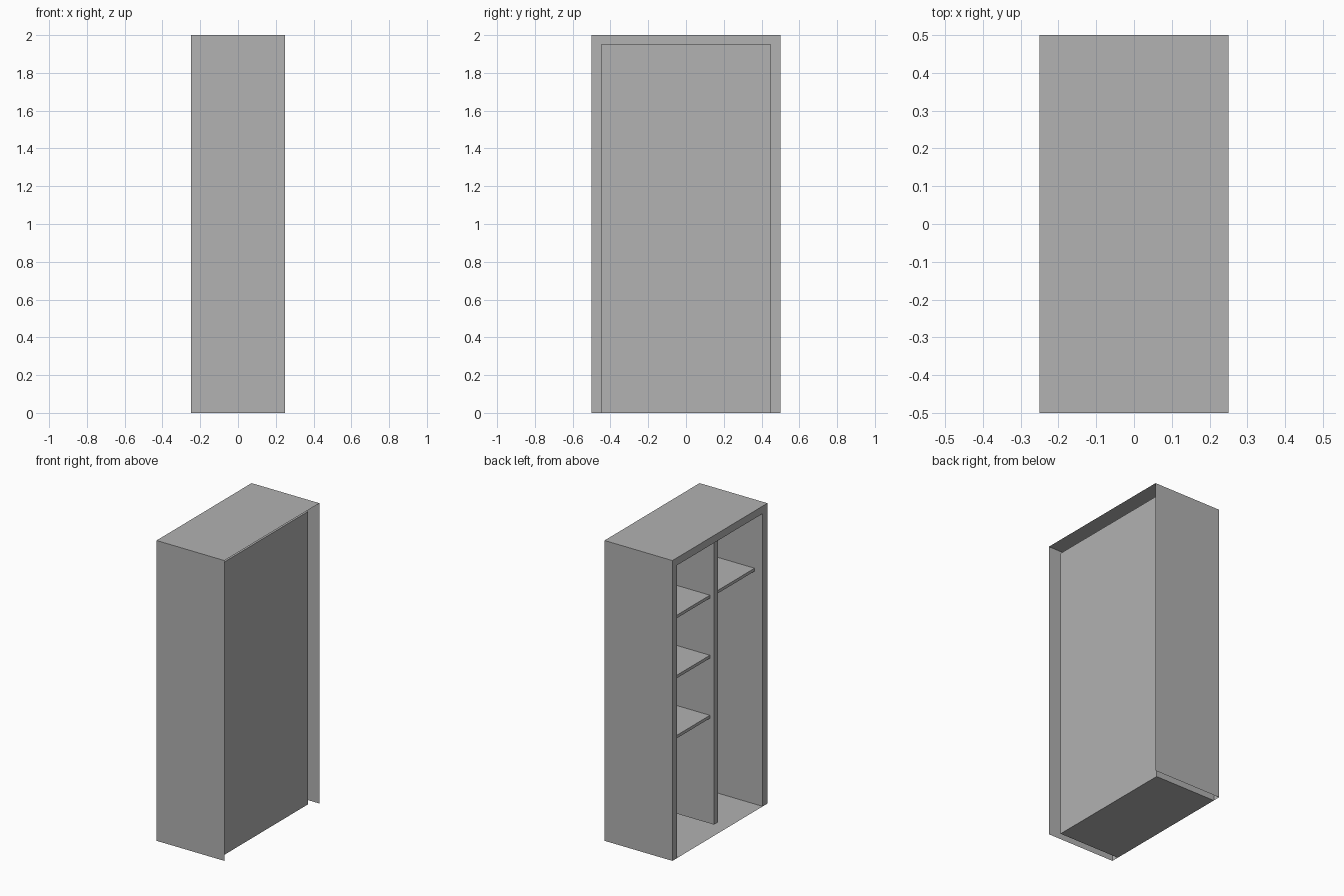
import bpy
import bmesh
from mathutils import Matrix, Vector

cube = bpy.data.objects.get("Cube")
if cube:
    bpy.data.objects.remove(cube, do_unlink=True)

# One plain grey for the whole wardrobe
GREY = (0.445, 0.445, 0.445, 1.0)
grey = bpy.data.materials.new("plain_grey")
grey.use_nodes = True
grey.diffuse_color = GREY
grey.node_tree.nodes["Principled BSDF"].inputs["Base Color"].default_value = GREY


def box_mesh(lo, hi):
    """A box between two corners, as a bmesh."""
    lo, hi = Vector(lo), Vector(hi)
    bm = bmesh.new()
    bmesh.ops.create_cube(bm, size=1.0, matrix=Matrix.Translation((lo + hi) / 2)
                          @ Matrix.Diagonal((*(hi - lo), 1.0)))
    bm.normal_update()
    return bm


def finish(bm, name):
    mesh = bpy.data.meshes.new(name)
    bm.to_mesh(mesh)
    bm.free()
    mesh.materials.append(grey)
    obj = bpy.data.objects.new(name, mesh)
    bpy.context.collection.objects.link(obj)
    return obj


WALL = 0.05      # frame width around the opening
BACK = 0.20      # x of the inner back panel
FLOOR, CEILING = WALL, 2.0 - WALL
SIDE = 0.5 - WALL

# Cabinet: thin shell, its open side (-x) inset and pushed inwards,
# with the outer rear and underside left open
bm = box_mesh((-0.25, -0.5, 0), (0.25, 0.5, 2))
opening = next(f for f in bm.faces if f.normal.x < -0.9)
outer = [f for f in bm.faces if f.normal.x > 0.9 or f.normal.z < -0.9]
bmesh.ops.delete(bm, geom=outer, context='FACES_ONLY')
bmesh.ops.inset_region(bm, faces=[opening], thickness=WALL, use_even_offset=True)
panel = bmesh.ops.extrude_discrete_faces(bm, faces=[opening])["faces"][0]
bmesh.ops.translate(bm, verts=panel.verts, vec=(BACK + 0.25, 0, 0))
finish(bm, "cabinet")

# Upright divider between the two compartments
finish(box_mesh((-0.22, -0.02, FLOOR), (BACK, 0.02, CEILING)), "divider")

# Shelves: three in the +y compartment, one in the -y compartment
SHELF_FRONT, SHELF_THICK = -0.19, 0.02
for i, top in enumerate((0.77, 1.17, 1.57)):
    finish(box_mesh((SHELF_FRONT, 0.02, top - SHELF_THICK), (BACK, SIDE, top)),
           f"shelf_{i + 1}")
finish(box_mesh((SHELF_FRONT, -SIDE, 1.57 - SHELF_THICK), (BACK, -0.02, 1.57)),
       "hanging_space_shelf")
